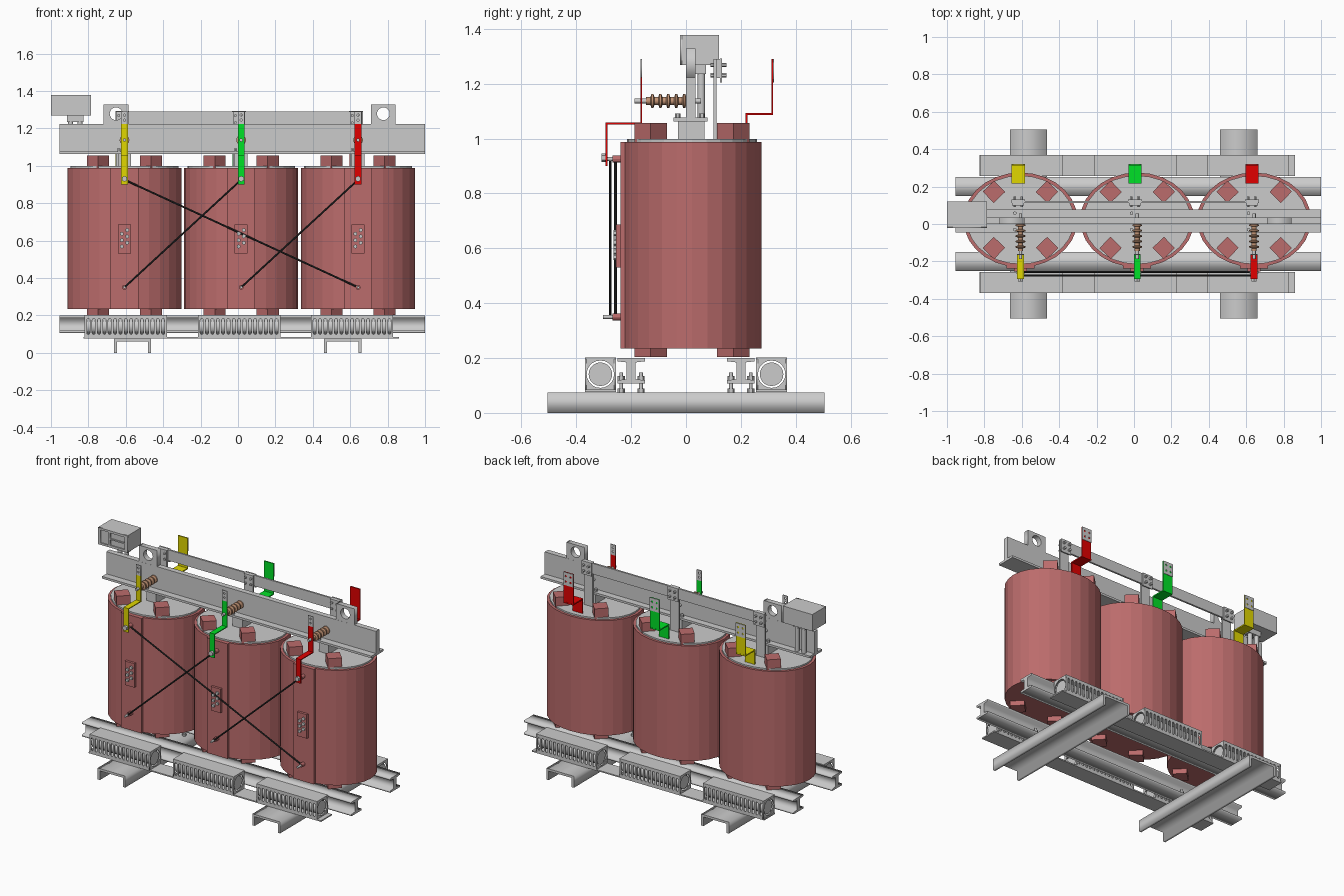
import bpy, bmesh, math
from mathutils import Matrix, Vector

if "Cube" in bpy.data.objects:
    bpy.data.objects.remove(bpy.data.objects["Cube"])

def material(name, rgb):
    m = bpy.data.materials.new(name)
    m.diffuse_color = (*rgb, 1)
    m.use_nodes = True
    m.node_tree.nodes["Principled BSDF"].inputs["Base Color"].default_value = m.diffuse_color
    return m

RESIN = material("resin_red", (0.50, 0.15, 0.15))
DARK = material("dark_rod", (0.03, 0.03, 0.03))
CLAY = material("insulator_brown", (0.55, 0.30, 0.18))
PHASE = [material("phase_yellow", (0.75, 0.68, 0.0)), material("phase_green", (0.0, 0.75, 0.02)),
         material("phase_red", (0.75, 0.0, 0.0))]
CX = [-0.607, 0.017, 0.642]
CY = 0.022

def finish(name, bm, mat=None):
    bmesh.ops.recalc_face_normals(bm, faces=bm.faces)
    me = bpy.data.meshes.new(name)
    bm.to_mesh(me)
    bm.free()
    ob = bpy.data.objects.new(name, me)
    bpy.context.collection.objects.link(ob)
    if mat:
        me.materials.append(mat)
    return ob

def box(name, x, y, z, mat=None, turn=0):
    """Box from (min, max) pairs, optionally turned about its vertical axis."""
    bm = bmesh.new()
    size = [b - a for a, b in (x, y, z)]
    mid = [(a + b) / 2 for a, b in (x, y, z)]
    bmesh.ops.create_cube(bm, size=1, matrix=Matrix.Translation(mid) @ Matrix.Rotation(turn, 4, 'Z')
                          @ Matrix.Diagonal((*size, 1)))
    return finish(name, bm, mat)

def rod(name, a, b, r, mat=None, seg=12):
    a, b = Vector(a), Vector(b)
    d = b - a
    bm = bmesh.new()
    bmesh.ops.create_cone(bm, cap_ends=True, segments=seg, radius1=r, radius2=r, depth=d.length,
                          matrix=Matrix.Translation((a + b) / 2) @ d.to_track_quat('Z', 'Y').to_matrix().to_4x4())
    return finish(name, bm, mat)

def plate(name, loops, depth, loc, axis, mat=None):
    """Extrude an outline with optional holes along x or y."""
    cu = bpy.data.curves.new(name, 'CURVE')
    cu.dimensions, cu.fill_mode, cu.extrude = '2D', 'BOTH', depth / 2
    for pts in loops:
        s = cu.splines.new('POLY')
        s.points.add(len(pts) - 1)
        for p, (u, v) in zip(s.points, pts):
            p.co = (u, v, 0, 1)
        s.use_cyclic_u = True
    tmp = bpy.data.objects.new(name + "_outline", cu)
    bpy.context.collection.objects.link(tmp)
    me = bpy.data.meshes.new_from_object(tmp.evaluated_get(bpy.context.evaluated_depsgraph_get()))
    bpy.data.objects.remove(tmp)
    bm = bmesh.new()
    bm.from_mesh(me)
    bmesh.ops.remove_doubles(bm, verts=bm.verts, dist=1e-5)
    turn = (Matrix.Rotation(math.pi / 2, 4, 'X') if axis == 'y'
            else Matrix(((0, 0, 1, 0), (1, 0, 0, 0), (0, 1, 0, 0), (0, 0, 0, 1))))
    bm.transform(Matrix.Translation(loc) @ turn)
    return finish(name, bm, mat)

def rect(w, h, u=0, v=0):
    return [(u - w/2, v - h/2), (u + w/2, v - h/2), (u + w/2, v + h/2), (u - w/2, v + h/2)]

def circle(r, u=0, v=0, n=20):
    return [(u + r * math.cos(2*math.pi*i/n), v + r * math.sin(2*math.pi*i/n)) for i in range(n)]

def slot(w, h, u):
    r = w / 2
    arc = [math.pi * i / 4 for i in range(5)]
    return ([(u + r*math.cos(a), h/2 - r + r*math.sin(a)) for a in arc]
            + [(u - r*math.cos(a), -h/2 + r - r*math.sin(a)) for a in arc])

def oval(name, x, rx, ry, z, mat=None):
    bm = bmesh.new()
    bmesh.ops.create_cone(bm, cap_ends=True, segments=28, radius1=1, radius2=1, depth=1,
                          matrix=Matrix.Translation((x, CY, sum(z)/2)) @ Matrix.Diagonal((rx, ry, z[1]-z[0], 1)))
    return finish(name, bm, mat)

def insulator(name, x, z):
    """Ribbed post turned around the y axis."""
    prof = [(-0.145, 0), (-0.145, 0.014)]
    for i in range(5):
        y = -0.13 + i * 0.029
        prof += [(y, 0.014), (y + 0.004, 0.026), (y + 0.011, 0.026), (y + 0.015, 0.014)]
    prof += [(0.005, 0.014), (0.005, 0)]
    bm = bmesh.new()
    vs = [bm.verts.new((x, y, z + r)) for y, r in prof]
    es = [bm.edges.new(p) for p in zip(vs, vs[1:])]
    bmesh.ops.spin(bm, geom=vs + es, cent=(x, 0, z), axis=(0, 1, 0), angle=2*math.pi, steps=16)
    bmesh.ops.remove_doubles(bm, verts=bm.verts, dist=1e-5)
    return finish(name, bm, CLAY)

# Base: channel feet, long I-beams, studs
for fx in (-0.564, 0.559):
    plate("foot_channel", [[(-0.1, 0), (-0.084, 0), (-0.084, 0.06), (0.084, 0.06), (0.084, 0), (0.1, 0),
                            (0.1, 0.075), (-0.1, 0.075)]], 1.01, (fx, 0, 0), 'y')
for s in (-1, 1):
    by = s * 0.2
    half = [(0.05, 0.107), (0.05, 0.119), (0.016, 0.123), (0.016, 0.184), (0.05, 0.188), (0.05, 0.2)]
    plate("base_beam", [half + [(-u, v) for u, v in reversed(half)]], 1.955, (0.022, by, 0), 'x')
    for fx in (-0.564, 0.559):
        for dx in (-0.06, 0.06):
            for dy in (-0.036, 0.036):
                rod("base_stud", (fx+dx, by+dy, 0.07), (fx+dx, by+dy, 0.147), 0.007)
                rod("base_nut", (fx+dx, by+dy, 0.119), (fx+dx, by+dy, 0.134), 0.013, seg=6)
                rod("foot_nut", (fx+dx, by+dy, 0.075), (fx+dx, by+dy, 0.088), 0.013, seg=6)
    # Cooling fans on a long tray
    yo, yi = sorted((s * 0.256, s * 0.368))
    box("fan_tray", (-0.825, 0.86), (yo, yi), (0.077, 0.085))
    for fx in (-0.6, 0.006, 0.61):
        x = (fx - 0.22, fx + 0.22)
        box("fan_top", x, (yo, yi), (0.196, 0.202))
        grille = [rect(0.44, 0.114)] + [slot(0.016, 0.085, -0.2 + i * 0.4 / 14) for i in range(15)]
        for gy in (yo + 0.003, yi - 0.003):
            plate("fan_grille", grille, 0.006, (fx, gy, 0.141), 'y')
        for ex in (fx - 0.217, fx + 0.217):
            plate("fan_end", [rect(0.112, 0.114), circle(0.05)], 0.006, (ex, s * 0.312, 0.141), 'x')
        rod("fan_rotor", (fx - 0.214, s * 0.312, 0.141), (fx + 0.214, s * 0.312, 0.141), 0.043, seg=20)

# Three coils with their terminals
for i, x in enumerate(CX):
    oval("coil", x, 0.305, 0.253, (0.235, 0.988), RESIN)
    oval("coil_cap", x, 0.288, 0.237, (0.98, 0.998))
    box("coil_front_strip", (x - 0.075, x + 0.075), (-0.239, -0.1), (0.235, 0.988), RESIN)
    for sx in (-1, 1):
        for sy in (-1, 1):
            bx, by = x + sx * 0.142, CY + sy * 0.15
            for z in ((0.203, 0.25), (0.97, 1.056)):
                box("spacer_block", (bx - 0.042, bx + 0.042), (by - 0.042, by + 0.042), z, RESIN,
                    sx * sy * math.radians(46))
    # Tap panel
    box("tap_panel", (x - 0.035, x + 0.035), (-0.255, -0.23), (0.53, 0.687), RESIN)
    for k in range(3):
        for dx, dz in ((-0.014, 0.568), (0.014, 0.588)):
            z = dz + k * 0.034
            rod("tap_bolt", (x+dx, -0.25, z), (x+dx, -0.264, z), 0.011, seg=6)
    # High-voltage studs and front bent strip
    for z in (0.925, 0.35):
        rod("coil_stud_boss", (x, -0.23, z), (x, -0.268, z), 0.013, RESIN)
        rod("coil_stud", (x, -0.23, z), (x, -0.302, z), 0.007)
    rod("stud_nut", (x, -0.293, 0.93), (x, -0.308, 0.93), 0.016, seg=6)
    sx = (x - 0.018, x + 0.018)
    box("front_strip_lower", sx, (-0.293, -0.287), (0.9, 1.058), PHASE[i])
    box("front_strip_step", sx, (-0.293, -0.16), (1.052, 1.058), PHASE[i])
    box("front_strip_upper", sx, (-0.166, -0.16), (1.052, 1.222), PHASE[i])
    plate("front_strip_tip", [rect(0.036, 0.068), circle(0.006, 0, 0.015, 10), circle(0.006, 0, -0.012, 10)],
          0.006, (x, -0.163, 1.256), 'y')
    # Insulator holding the strip off the beam
    insulator("insulator", x, 1.137)
    rod("insulator_bolt", (x, -0.187, 1.137), (x, 0.055, 1.137), 0.009)
    # Low-voltage rear strip
    lx = x - 0.012
    sx = (lx - 0.035, lx + 0.035)
    box("rear_strip_lower", sx, (0.216, 0.224), (0.98, 1.094), PHASE[i])
    box("rear_strip_step", sx, (0.216, 0.318), (1.086, 1.094), PHASE[i])
    box("rear_strip_upper", sx, (0.311, 0.317), (1.086, 1.29), PHASE[i])
    holes = [circle(0.007, u, v, 10) for u in (-0.017, 0.017) for v in (-0.018, 0.018)]
    plate("rear_strip_tip", [rect(0.07, 0.085)] + holes, 0.003, (lx, 0.3185, 1.2475), 'y')
    # Neutral drop bar and joint plate
    box("neutral_drop", (lx - 0.032, lx + 0.032), (0.1, 0.112), (0.98, 1.29))
    box("neutral_joint", (lx - 0.037, lx + 0.037), (0.124, 0.131), (1.205, 1.292))
    for dx in (-0.019, 0.019):
        for z in (1.23, 1.268):
            rod("neutral_bolt", (lx+dx, 0.09, z), (lx+dx, 0.147, z), 0.008, seg=6)
    # Core post below the top beam
    box("core_post", (x - 0.035, x + 0.035), (-0.03, 0.068), (0.99, 1.065))
    for by in (-0.03, 0.058):
        rod("post_bolt", (x - 0.03, by, 1.07), (x - 0.03, by, 1.092), 0.01, seg=6)

# Crossing connection rods
for a, b, y in ((0, 2, -0.257), (1, 0, -0.276), (2, 1, -0.276)):
    rod("delta_rod", (CX[a], y, 0.925), (CX[b], y, 0.35), 0.005, DARK, 8)

# Top beam, lifting lugs and neutral bus
box("top_beam_web", (-0.955, 1.0), (0, 0.035), (1.065, 1.222))
box("top_beam_flange", (-0.955, 1.0), (-0.045, 0.078), (1.063, 1.077))
for x in (-0.652, 0.777):
    plate("lifting_lug", [rect(0.132, 0.115), circle(0.034, 0, 0.008)], 0.034, (x, 0.0175, 1.27), 'y')
box("neutral_bus", (-0.655, 0.668), (0.112, 0.124), (1.22, 1.29))

# Control box on two posts
box("control_box", (-1.0, -0.787), (-0.015, 0.12), (1.268, 1.378))
plate("control_bezel", [rect(0.213, 0.11), rect(0.055, 0.085, -0.062), rect(0.105, 0.036, 0.035, 0.022),
                        rect(0.105, 0.036, 0.035, -0.022)], 0.007, (-0.8935, -0.0185, 1.323), 'y')
for x in (-0.895, -0.845):
    rod("control_post", (x, 0.056, 1.07), (x, 0.056, 1.27), 0.014)
box("control_bracket", (-0.915, -0.825), (0.035, 0.072), (1.235, 1.27))

for ob in bpy.context.scene.objects:
    ob.select_set(ob.name.startswith(("insulator", "delta_rod", "fan_rotor", "control_post")))
    if ob.select_get():
        bpy.context.view_layer.objects.active = ob
bpy.ops.object.shade_smooth_by_angle(angle=math.radians(35))
